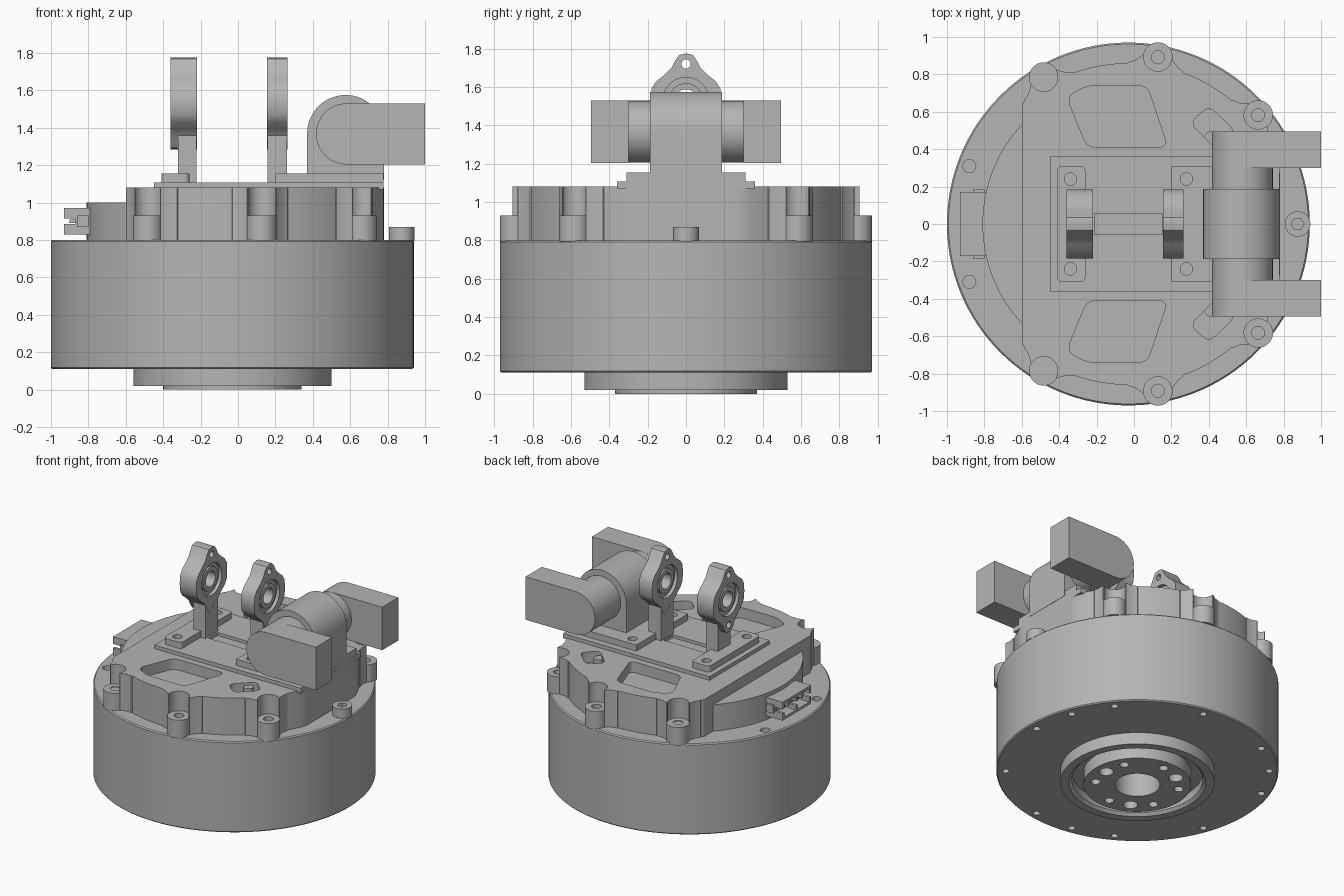
import bpy, bmesh
from math import sin, cos, pi, radians
from mathutils import Vector

if "Cube" in bpy.data.objects:
    bpy.data.objects.remove(bpy.data.objects["Cube"])

GREY = (0.46, 0.46, 0.46, 1)
metal = bpy.data.materials.new("plain grey")
metal.use_nodes = True
metal.diffuse_color = GREY
metal.node_tree.nodes["Principled BSDF"].inputs["Base Color"].default_value = GREY
CX = -0.03          # axis of the round housing
BOLT_R = 0.905      # radius of the bolt circle
parts = []


def finish(name, bm):
    bmesh.ops.recalc_face_normals(bm, faces=bm.faces)
    mesh = bpy.data.meshes.new(name)
    bm.to_mesh(mesh)
    bm.free()
    mesh.materials.append(metal)
    obj = bpy.data.objects.new(name, mesh)
    bpy.context.collection.objects.link(obj)
    parts.append(obj)
    return obj


def prisms(name, outlines, lo, hi, axis="z"):
    """Extrude one or more closed outlines along an axis."""
    place = {"z": lambda a, b, h: (a, b, h), "y": lambda a, b, h: (a, h, b),
             "x": lambda a, b, h: (h, a, b)}[axis]
    bm = bmesh.new()
    for pts in outlines:
        low = [bm.verts.new(place(a, b, lo)) for a, b in pts]
        top = [bm.verts.new(place(a, b, hi)) for a, b in pts]
        bm.faces.new(low)
        bm.faces.new(top)
        for i in range(len(pts)):
            j = (i + 1) % len(pts)
            bm.faces.new((low[i], low[j], top[j], top[i]))
    return finish(name, bm)


def arc(x, y, r, a0, a1, n):
    return [(x + r * cos(radians(a0 + (a1 - a0) * i / n)),
             y + r * sin(radians(a0 + (a1 - a0) * i / n))) for i in range(n + 1)]


def circle(x, y, r, n=32):
    return arc(x, y, r, 0, 360, n)[:-1]


def rect(x0, x1, y0, y1):
    return [(x0, y0), (x1, y0), (x1, y1), (x0, y1)]


def rounded(pts, r, n=5):
    out = []
    for i, p in enumerate(pts):
        p, a, b = Vector(p), Vector(pts[i - 1]), Vector(pts[(i + 1) % len(pts)])
        s, e = p + (a - p).normalized() * r, p + (b - p).normalized() * r
        for k in range(n + 1):
            t = k / n
            out.append(tuple(s * (1 - t) ** 2 + p * 2 * t * (1 - t) + e * t * t))
    return out


def mirrored(pts):
    return [pts, [(x, -y) for x, y in reversed(pts)]]


def polar(angle, r=BOLT_R):
    return CX + r * cos(radians(angle)), r * sin(radians(angle))


def combine(obj, tool, operation="DIFFERENCE"):
    mod = obj.modifiers.new("combine", "BOOLEAN")
    mod.operation, mod.solver, mod.object = operation, "EXACT", tool
    bpy.context.view_layer.objects.active = obj
    bpy.ops.object.modifier_apply(modifier=mod.name)
    parts.remove(tool)
    bpy.data.objects.remove(tool)


def lathe(name, profile, steps=128):
    bm = bmesh.new()
    vs = [bm.verts.new((CX + r, 0, z)) for r, z in profile]
    edges = [bm.edges.new(pair) for pair in zip(vs, vs[1:])]
    bmesh.ops.spin(bm, geom=vs + edges, cent=(CX, 0, 0), axis=(0, 0, 1),
                   angle=2 * pi, steps=steps)
    bmesh.ops.remove_doubles(bm, verts=bm.verts, dist=0.0005)
    return finish(name, bm)


# Round housing with stepped output flange underneath
housing = lathe("housing", [
    (0, 0.8), (0.962, 0.8), (0.97, 0.792), (0.97, 0.118), (0.962, 0.11), (0.53, 0.11),
    (0.53, 0.02), (0.47, 0.02), (0.45, 0.04), (0.45, 0.1), (0.37, 0.1), (0.37, 0),
    (0.155, 0), (0.155, 0.2), (0, 0.2)])
bolts = [40 * i for i in range(1, 9)]
combine(housing, prisms("c", [circle(*polar(a), 0.035, 16) for a in bolts], 0.6, 0.9))
combine(housing, prisms("c", [circle(*polar(a), 0.025, 12)
                              for a in bolts + [0, 20, 140, 260]], 0.05, 0.25))
big, small = [], []
for a in (0, 120, 240):
    big.append(circle(*polar(a, 0.28), 0.05, 20))
    small += [circle(*polar(a + d, 0.29), 0.033, 16) for d in (-32, 32)]
combine(housing, prisms("c", big + small, -0.1, 0.15))
prisms("inner_disc", [circle(CX, 0, 0.78, 128)], 0.79, 1.0)

# Cover: flattened disc with shoulders, counterbores and bolt tabs
disc = [(min(max(x, -0.6), 0.78), y) for x, y in circle(CX, 0, 0.86, 160)]
disc = [p for i, p in enumerate(disc) if p != disc[i - 1]]
cover = prisms("cover", [disc], 0.795, 1.08)
tab_angles = [s * a for a in (40, 80, 120) for s in (1, -1)]
shoulders = []
for a in tab_angles:
    side = [(0.80, 0.17), (0.853, 0.15), (0.87, 0.115), (0.905, 0.08)]
    shape = side + [(r, -t) for r, t in reversed(side)]
    c, s = cos(radians(a)), sin(radians(a))
    shoulders.append([(CX + r * c - t * s, r * s + t * c) for r, t in shape])
combine(cover, prisms("c", shoulders, 0.795, 1.08), "UNION")
combine(cover, prisms("c", [circle(*polar(a), 0.075) for a in tab_angles], 0.93, 1.2))
combine(cover, prisms("c", [circle(*polar(a), 0.08) for a in tab_angles], 0.794, 0.931), "UNION")
combine(cover, prisms("c", [circle(*polar(a), 0.035, 16) for a in tab_angles], 0.7, 1.2))
window = rounded([(-0.36, 0.68), (-0.25, 0.74), (0.07, 0.74), (0.18, 0.41), (-0.25, 0.41)], 0.05)
slot = rounded([(0.30, 0.54), (0.40, 0.63), (0.54, 0.50), (0.44, 0.40)], 0.045)
combine(cover, prisms("c", mirrored(window) + mirrored(slot), 0.9, 1.2))
prisms("slot_screws", mirrored(circle(0.41, 0.46, 0.035, 20)), 0.99, 1.06)
prisms("tab_screws", [circle(*polar(s * 120), 0.036, 20) for s in (1, -1)], 0.75, 0.925)

# Socket screw on the rim
screw = prisms("cap_screw", [circle(*polar(0), 0.068)], 0.795, 0.87)
combine(screw, prisms("c", [circle(*polar(0), 0.034, 6)], 0.83, 0.9))

# Connector with two sockets and pins
plug = prisms("connector", [rect(-0.93, -0.79, -0.17, 0.17)], 0.83, 0.97)
combine(plug, prisms("c", [rect(-0.15, -0.01, 0.85, 0.95), rect(0.01, 0.15, 0.85, 0.95)],
                     -1, -0.83, "x"))
combine(plug, prisms("c", [rect(-0.95, -0.87, 0.885, 0.915)], -0.2, 0.2, "y"))
prisms("connector_ears", [rect(-0.86, -0.80, -0.185, 0.185)], 0.87, 0.93)
prisms("connector_pins", [rect(y - 0.008, y + 0.008, 0.89, 0.91)
                          for y in (-0.11, -0.05, 0.05, 0.11)], -0.9, -0.82, "x")

# Mounting plate and raised pads
plate = prisms("mounting_plate", [rect(-0.45, 0.779, -0.36, 0.36)], 1.07, 1.108)
combine(plate, prisms("c", [rect(-0.21, 0.15, -0.055, 0.055)], 1.085, 1.2))
pads = prisms("pads", [rounded(rect(-0.41, -0.26, -0.31, 0.31), 0.03),
                       rect(0.2, 0.778, -0.31, 0.31)], 1.1, 1.155)
holes = mirrored(circle(-0.34, 0.24, 0.033, 20)) + mirrored(circle(0.28, 0.24, 0.033, 20))
combine(pads, prisms("c", holes, 1.115, 1.2))

# Two bearing eyelets on posts
quarter = [(0.185, 0), (0.18, 0.06), (0.155, 0.10), (0.11, 0.135), (0.075, 0.17),
           (0.055, 0.21), (0.035, 0.237)]
half = quarter + [(0, 0.245)] + [(-y, z) for y, z in reversed(quarter)]
outline = half + [(-y, -z) for y, z in half[1:-1]]
EYE_Z = 1.53
for side, x0, x1, px in (("right", -0.36, -0.22, -0.32), ("left", 0.155, 0.265, 0.157)):
    eye = prisms(side + "_eyelet", [[(y, EYE_Z + z) for y, z in outline]], x0, x1, "x")
    for lo, hi in ((x0 - 0.05, x0 + 0.025), (x1 - 0.025, x1 + 0.05)):
        combine(eye, prisms("c", [circle(0, EYE_Z, 0.12, 40)], lo, hi, "x"))
    combine(eye, prisms("c", [circle(0, EYE_Z, 0.058)] + [circle(0, EYE_Z + d, 0.024, 16)
                              for d in (-0.19, 0.19)], x0 - 0.1, x1 + 0.1, "x"))
    ring = prisms(side + "_bearing_ring", [circle(0, EYE_Z, 0.09, 40)], x0 + 0.01, x1 - 0.01, "x")
    combine(ring, prisms("c", [circle(0, EYE_Z, 0.058)], x0 - 0.1, x1 + 0.1, "x"))
    prisms(side + "_post", [rect(-0.075, 0.075, 1.09, 1.37)], px, x1 - 0.002, "x")

# Pivot hub, axle and two square-ended arms
prisms("hub", [arc(0.575, 1.37, 0.205, 0, 180, 40) + [(0.37, 1.12), (0.78, 1.12)]],
       -0.187, 0.187, "y")
prisms("axle", [circle(0.58, 1.367, 0.162, 64)], -0.31, 0.31, "y")
arm = arc(0.58, 1.367, 0.163, 90, 270, 32) + [(1.0, 1.204), (1.0, 1.53)]
for name, y0, y1 in (("front_arm", -0.495, -0.3), ("back_arm", 0.3, 0.495)):
    prisms(name, [arm], y0, y1, "y")

# Smooth the curved walls while keeping edges crisp
bpy.ops.object.select_all(action="DESELECT")
for obj in parts:
    obj.select_set(True)
bpy.context.view_layer.objects.active = parts[0]
bpy.ops.object.shade_smooth_by_angle(angle=radians(28))
